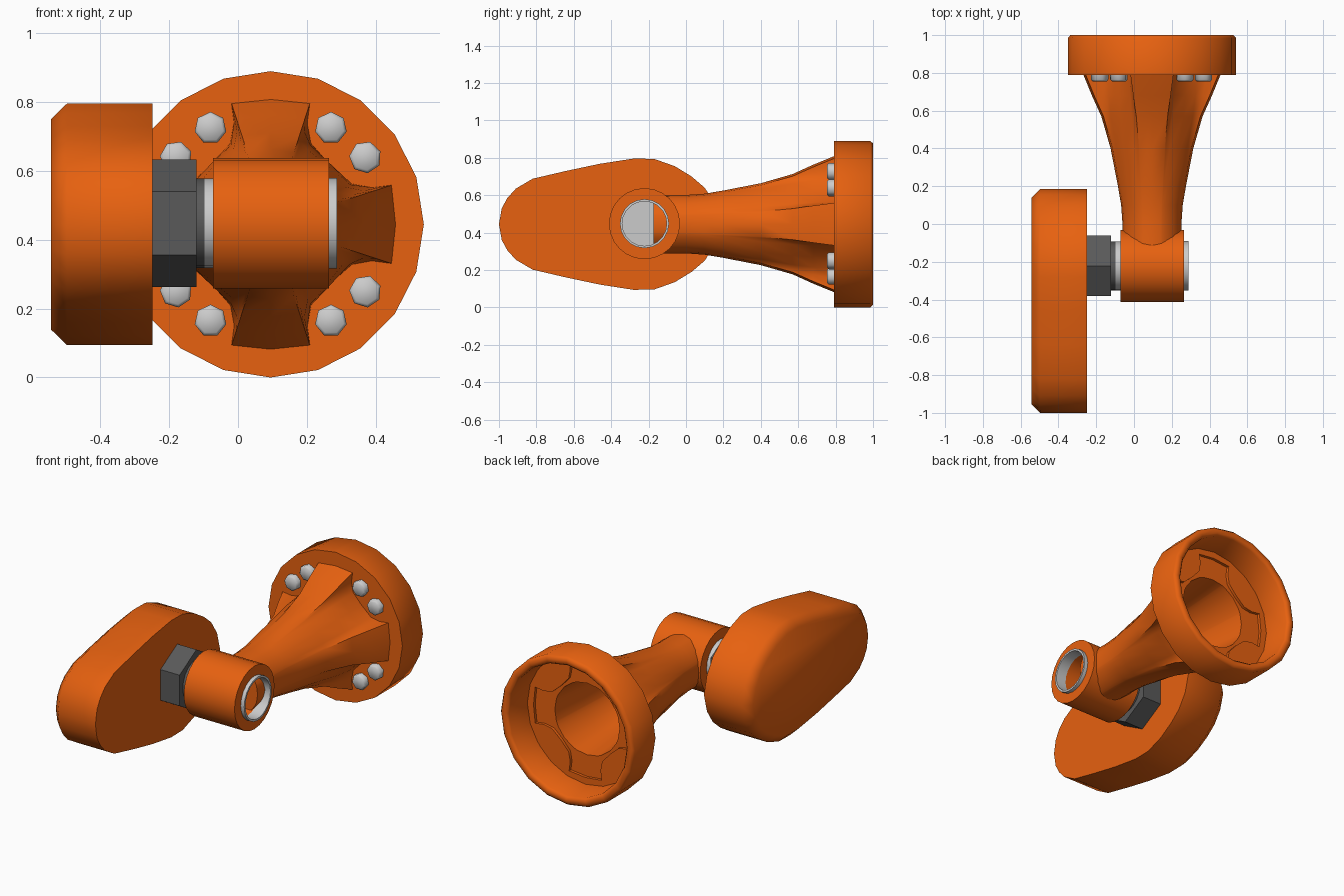
import bpy, bmesh, math
from mathutils import Vector

cube = bpy.data.objects.get("Cube")
if cube:
    bpy.data.objects.remove(cube, do_unlink=True)

CX, CZ = 0.095, 0.445      # flange and arm axis
HINGE_Y = -0.222           # hinge pin axis


def material(name, rgb, rough=0.5):
    m = bpy.data.materials.new(name)
    m.use_nodes = True
    m.diffuse_color = (*rgb, 1)
    node = next(n for n in m.node_tree.nodes if n.type == 'BSDF_PRINCIPLED')
    node.inputs["Base Color"].default_value = (*rgb, 1)
    node.inputs["Roughness"].default_value = rough
    return m


ORANGE = material("orange paint", (0.8, 0.12, 0.005))
DARK = material("dark grey steel", (0.1, 0.1, 0.1))
LIGHT = material("light grey steel", (0.6, 0.6, 0.6))


def circle(r, n, turn=0.0):
    return [(r * math.sin(turn + math.tau * i / n), r * math.cos(turn + math.tau * i / n))
            for i in range(n)]


def loft(name, sections, axis, centre, mat, angle=35, ring=False):
    """Skin (outline, position) sections along x or y; cap the ends or close into a ring."""
    bm = bmesh.new()
    loops = []
    for outline, w in sections:
        if axis == 'y':
            pts = [(centre[0] + u, w, centre[1] + v) for u, v in outline]
        else:
            pts = [(w, centre[0] + u, centre[1] + v) for u, v in outline]
        loops.append([bm.verts.new(p) for p in pts])
    pairs = list(zip(loops, loops[1:]))
    if ring:
        pairs.append((loops[-1], loops[0]))
    else:
        bm.faces.new(loops[0])
        bm.faces.new(loops[-1])
    for a, b in pairs:
        n = len(a)
        for i in range(n):
            j = (i + 1) % n
            bm.faces.new((a[i], a[j], b[j], b[i]))
    bmesh.ops.recalc_face_normals(bm, faces=bm.faces)
    mesh = bpy.data.meshes.new(name)
    bm.to_mesh(mesh)
    bm.free()
    mesh.materials.append(mat)
    ob = bpy.data.objects.new(name, mesh)
    bpy.context.collection.objects.link(ob)
    bpy.ops.object.select_all(action='DESELECT')
    ob.select_set(True)
    bpy.context.view_layer.objects.active = ob
    bpy.ops.object.shade_smooth_by_angle(angle=math.radians(angle))
    return ob


def turned(name, profile, n, axis, centre, mat, angle=35, ring=False, turn=0.0):
    """Turned part from (radius, position) points."""
    return loft(name, [(circle(r, n, turn), w) for r, w in profile],
                axis, centre, mat, angle, ring)


# Mounting flange: a shallow cup, open at the back
turned("flange", [(0.24, 0.79), (0.445, 0.79), (0.445, 0.985), (0.432, 1.0),
                  (0.405, 1.0), (0.392, 0.985), (0.385, 0.80), (0.24, 0.80)],
       20, 'y', (CX, CZ), ORANGE, 50, ring=True)

# Cross-shaped foot outline, one quarter repeated four times
quarter = [(0, 0.367), (0.115, 0.355), (0.107, 0.295), (0.118, 0.235),
           (0.173, 0.173), (0.235, 0.118), (0.295, 0.107), (0.355, 0.115)]
cross = []
for k in range(4):
    for u, v in quarter:
        for _ in range(k):
            u, v = v, -u
        cross.append((u, v))


def blend(r, t, scale=1.0):
    """Round outline of radius r turning into the cross as t goes to 1."""
    out = []
    for u, v in cross:
        c = Vector((u, v)).normalized() * r
        out.append(tuple(c.lerp(Vector((u, v)) * scale, t)))
    return out


# Arm: round neck spreading into the cross, with floor, recess and tapered bore
loft("arm", [
    (blend(0.158, 0), -0.175), (blend(0.156, 0), 0.0), (blend(0.163, 0), 0.1),
    (blend(0.18, 0), 0.2), (blend(0.206, 0.08), 0.4), (blend(0.235, 0.25), 0.57),
    (blend(0.25, 0.58), 0.68), (blend(0.25, 1), 0.80),
    (blend(0.388, 0), 0.80), (blend(0.388, 0), 0.82),
    (blend(0.3, 1, 0.94), 0.82), (blend(0.3, 1, 0.94), 0.803),
    (blend(0.215, 0), 0.803), (blend(0.19, 0), 0.57), (blend(0.15, 0), 0.2),
    (blend(0.12, 0), 0.1)], 'y', (CX, CZ), ORANGE, 40)

# Eight flange bolts, mirrored in pairs
for sx in (-1, 1):
    for sz in (-1, 1):
        for k, (dx, dz) in enumerate([(0.175, 0.28), (0.275, 0.195)]):
            side = "left" if sx > 0 else "right"
            level = "upper" if sz > 0 else "lower"
            turned(f"bolt_{level}_{side}_{k + 1}",
                   [(0.038, 0.755), (0.047, 0.764), (0.047, 0.81)], 7, 'y',
                   (CX + sx * dx, CZ + sz * dz), LIGHT, 60, turn=k * 0.3)

# Hinge barrel with a see-through bore
hinge = (HINGE_Y, 0.448)
turned("hinge_barrel", [(0.19, -0.072), (0.19, 0.265), (0.12, 0.265), (0.12, -0.072)],
       24, 'x', hinge, ORANGE, ring=True)
turned("bearing_sleeve", [(0.131, 0.22), (0.131, 0.288), (0.119, 0.288), (0.119, 0.22)],
       20, 'x', hinge, LIGHT, ring=True)

# Pin, washer and hexagonal nut
turned("pin_washer", [(0.13, -0.097), (0.13, -0.05)], 20, 'x', hinge, LIGHT)
turned("pin_shaft", [(0.13, -0.2), (0.13, -0.097)], 20, 'x', hinge, DARK)
turned("hex_nut", [(0.185, -0.27), (0.185, -0.121)], 6, 'x', hinge, DARK, 20)

# Paddle block: half outline mirrored about its mid height, chamfered outer edge
mid_y = -0.408
upper = [(-0.985, 0.085), (-0.955, 0.14), (-0.91, 0.19), (-0.82, 0.243), (-0.64, 0.285),
         (-0.46, 0.323), (-0.28, 0.351), (-0.17, 0.349), (-0.06, 0.31), (0.03, 0.255),
         (0.10, 0.195), (0.155, 0.11)]
outline = [(-1.0, 0)] + upper + [(0.184, 0)] + [(y, -z) for y, z in reversed(upper)]
outline = [(y - mid_y, z) for y, z in outline]
inset = [(y * 0.923, z * 0.872) for y, z in outline]
loft("paddle", [(outline, -0.248), (outline, -0.497), (inset, -0.543)],
     'x', (mid_y, CZ), ORANGE, 50)
